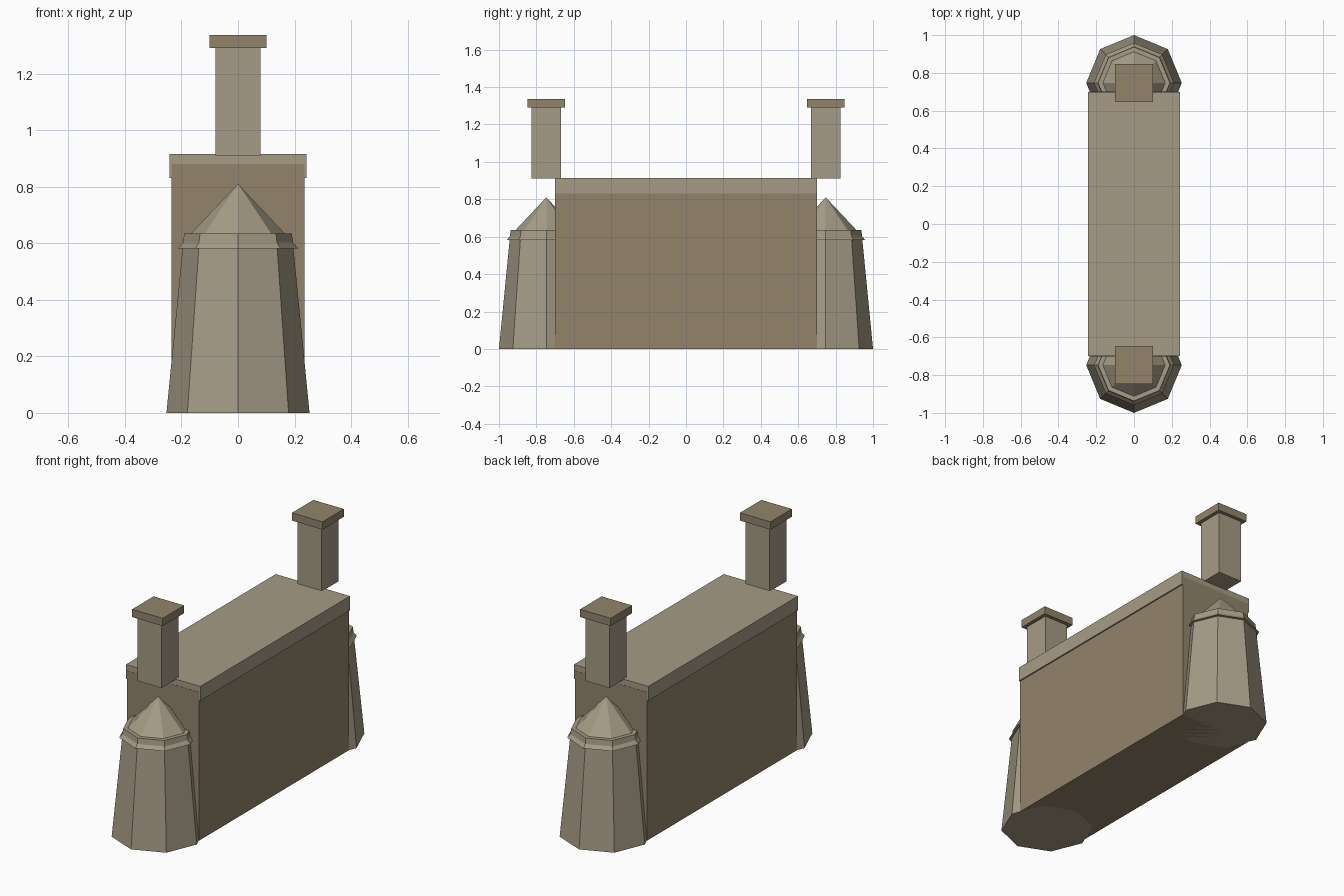
import bpy, bmesh, math

if "Cube" in bpy.data.objects:
    bpy.data.objects.remove(bpy.data.objects["Cube"])


def material(name, color):
    m = bpy.data.materials.new(name)
    m.diffuse_color = (*color, 1)
    m.use_nodes = True
    m.node_tree.nodes["Principled BSDF"].inputs["Base Color"].default_value = m.diffuse_color
    return m


stone = material("pale_stone", (0.38, 0.33, 0.24))
brown = material("brown_stone", (0.29, 0.23, 0.15))


def finish(name, bm, mat):
    bmesh.ops.recalc_face_normals(bm, faces=bm.faces)
    me = bpy.data.meshes.new(name)
    bm.to_mesh(me)
    bm.free()
    me.materials.append(mat)
    ob = bpy.data.objects.new(name, me)
    bpy.context.collection.objects.link(ob)
    return ob


def box(name, hx, hy, z0, z1, mat, y=0):
    bm = bmesh.new()
    bmesh.ops.create_cube(bm, size=1)
    for v in bm.verts:
        v.co = (v.co.x * 2 * hx, v.co.y * 2 * hy + y, z0 + (v.co.z + 0.5) * (z1 - z0))
    return finish(name, bm, mat)


def lathe(name, profile, y, mat, sides=8):
    """Stack of polygon rings with a flat base and a pointed top."""
    bm = bmesh.new()
    rings = []
    for r, z in profile[:-1]:
        rings.append([bm.verts.new((r * math.cos(2 * math.pi * i / sides),
                                    y + r * math.sin(2 * math.pi * i / sides), z))
                      for i in range(sides)])
    tip = bm.verts.new((0, y, profile[-1][1]))
    bm.faces.new(rings[0])
    for i in range(sides):
        j = (i + 1) % sides
        for a, b in zip(rings, rings[1:]):
            bm.faces.new((a[i], a[j], b[j], b[i]))
        bm.faces.new((rings[-1][i], rings[-1][j], tip))
    return finish(name, bm, mat)


# Main wall and the coping slab that caps it
box("wall", 0.235, 0.701, 0, 0.88, brown)
box("coping", 0.243, 0.70, 0.83, 0.915, stone)

# Tapered octagonal turret: shaft, flared collar, rim, pointed roof
turret = [(0.253, 0), (0.196, 0.582), (0.212, 0.582), (0.195, 0.602),
          (0.19, 0.635), (0.165, 0.635), (0, 0.81)]

for side, s in (("front", -1), ("back", 1)):
    lathe(side + "_turret", turret, s * 0.747, stone)
    # Square chimney with an overhanging cap
    box(side + "_chimney", 0.079, 0.079, 0.91, 1.29, stone, s * 0.747)
    box(side + "_chimney_cap", 0.10, 0.10, 1.29, 1.336, brown, s * 0.747)
